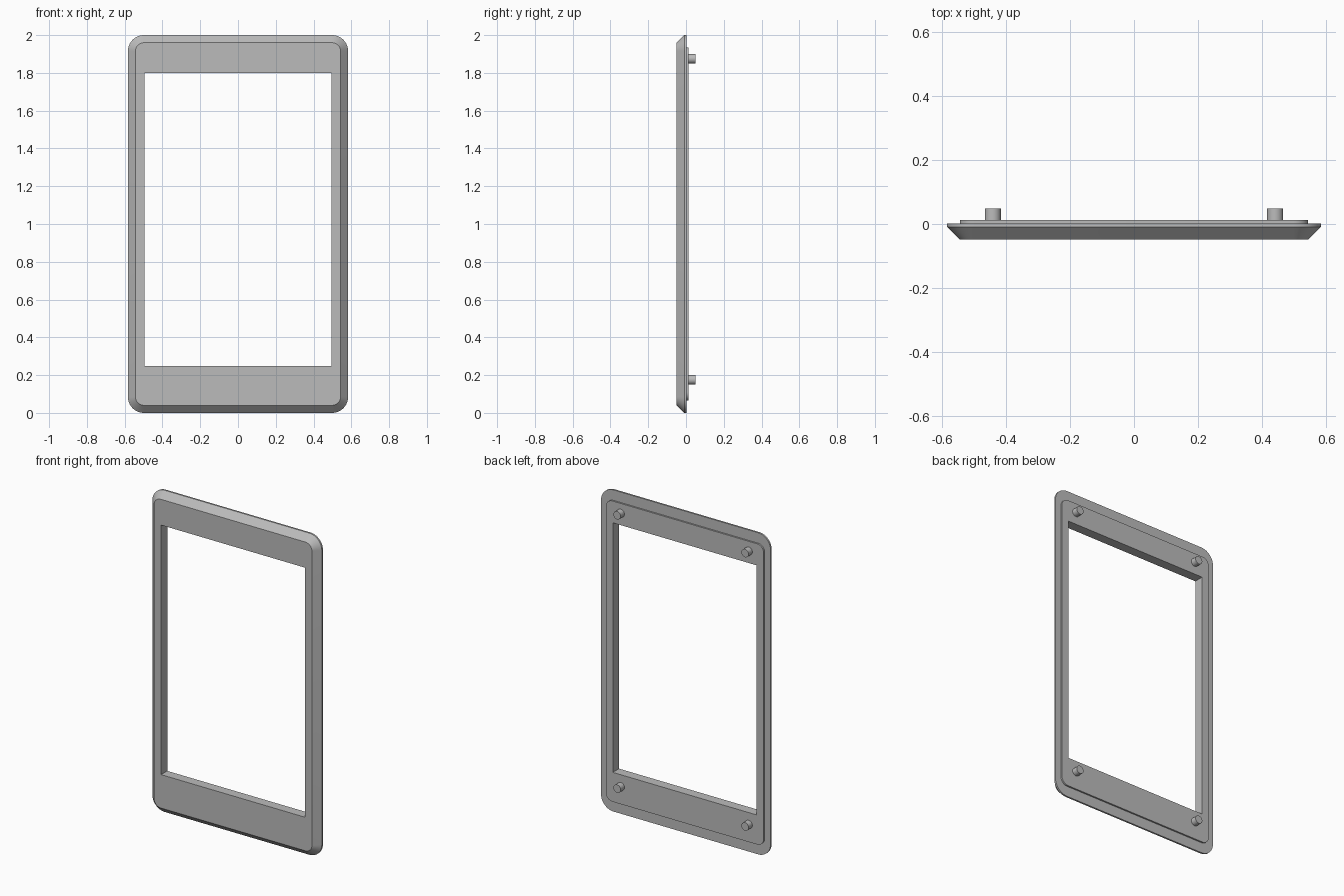
import bpy
import bmesh
from math import sin, cos, pi, radians

if "Cube" in bpy.data.objects:
    bpy.data.objects.remove(bpy.data.objects["Cube"])

grey = bpy.data.materials.new("plain grey")
grey.use_nodes = True
colour = (0.5, 0.5, 0.5, 1)
grey.diffuse_color = colour
grey.node_tree.nodes["Principled BSDF"].inputs["Base Color"].default_value = colour

CORNER_STEPS = 10


def rounded_loop(bm, half_w, bottom, top, radius, y):
    """One rounded rectangle in the xz plane; radius 0 gives square corners."""
    corners = [(1, top, 1), (-1, top, 1), (-1, bottom, -1), (1, bottom, -1)]
    loop = []
    for i, (sx, z, sz) in enumerate(corners):
        for k in range(CORNER_STEPS + 1):
            a = (i + k / CORNER_STEPS) * pi / 2
            x = sx * (half_w - radius) + radius * cos(a)
            loop.append(bm.verts.new((x, y, z - sz * radius + radius * sin(a))))
    return loop


def finish(bm, name):
    bmesh.ops.remove_doubles(bm, verts=bm.verts, dist=1e-5)
    bmesh.ops.recalc_face_normals(bm, faces=bm.faces)
    mesh = bpy.data.meshes.new(name)
    bm.to_mesh(mesh)
    bm.free()
    mesh.materials.append(grey)
    obj = bpy.data.objects.new(name, mesh)
    bpy.context.collection.objects.link(obj)
    bpy.ops.object.select_all(action="DESELECT")
    obj.select_set(True)
    bpy.context.view_layer.objects.active = obj
    bpy.ops.object.shade_smooth_by_angle(angle=radians(30))
    return obj


# Bezel: closed loft from the window edge over the chamfer, rim and back step
FRONT, RIM_FRONT, RIM_BACK, STEP_BACK, PEG_END = -0.049, -0.009, 0.002, 0.012, 0.049
window = (0.495, 0.248, 1.8, 0)
face = (0.543, 0.04, 1.96, 0.045)
rim = (0.583, 0, 2, 0.085)
step = (0.543, 0.065, 1.935, 0.045)
sections = [(window, FRONT), (face, FRONT), (rim, RIM_FRONT), (rim, RIM_BACK),
            (step, RIM_BACK), (step, STEP_BACK), (window, STEP_BACK)]
bm = bmesh.new()
loops = [rounded_loop(bm, *shape, y) for shape, y in sections]
for a, b in zip(loops, loops[1:] + loops[:1]):
    for i in range(len(a)):
        j = (i + 1) % len(a)
        bm.faces.new((a[i], a[j], b[j], b[i]))
bmesh.ops.dissolve_degenerate(bm, dist=1e-5, edges=bm.edges)
finish(bm, "bezel_frame")

# Mounting pegs at the four back corners
for side, x in (("left", 0.44), ("right", -0.44)):
    for level, z in (("upper", 1.875), ("lower", 0.175)):
        bm = bmesh.new()
        bmesh.ops.create_cone(bm, cap_ends=True, segments=32, radius1=0.025,
                              radius2=0.025, depth=PEG_END - RIM_BACK)
        peg = finish(bm, f"{level}_{side}_peg")
        peg.rotation_euler.x = pi / 2
        peg.location = (x, (PEG_END + RIM_BACK) / 2, z)
